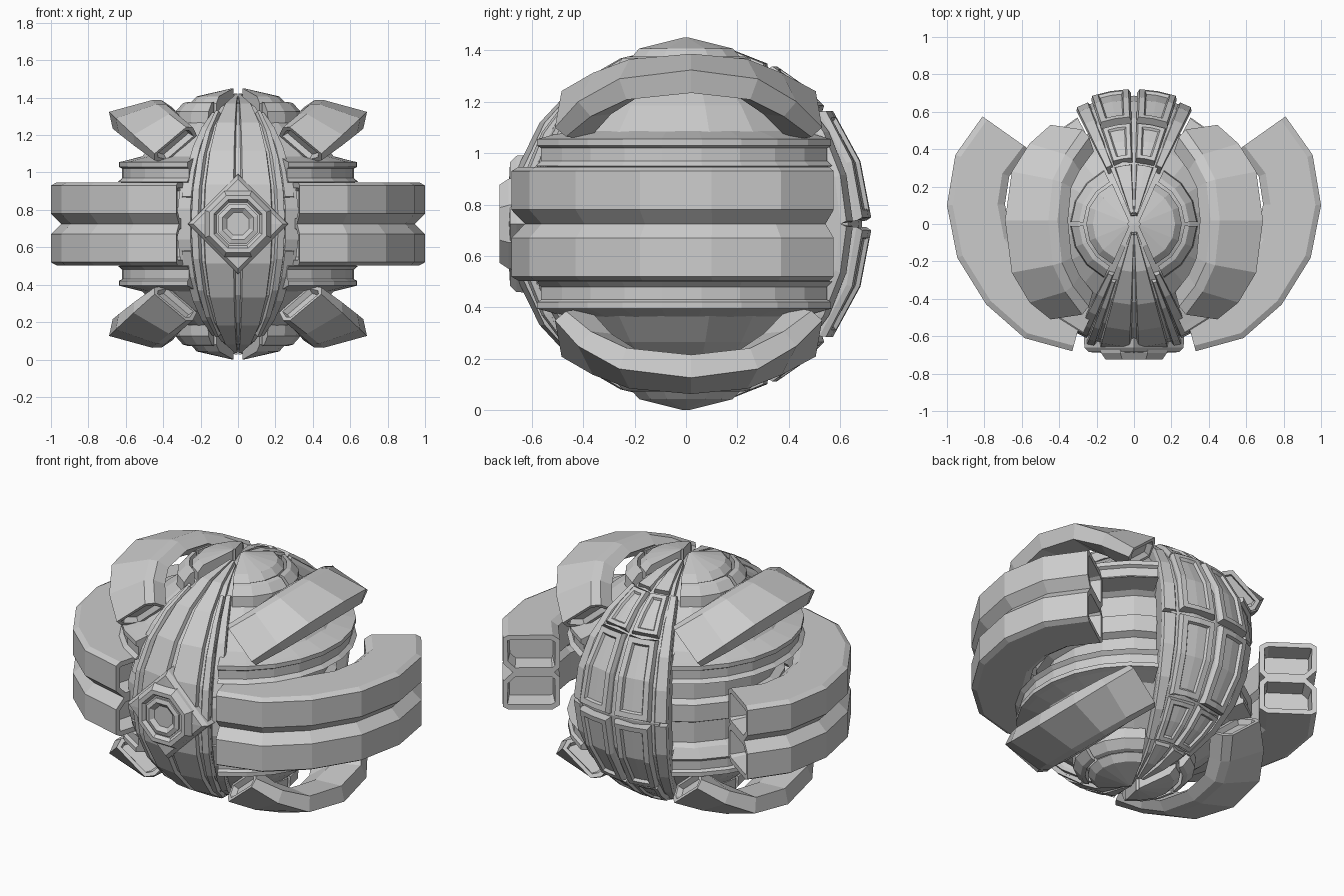
import bpy, bmesh
from math import sin, cos, radians, pi
from mathutils import Matrix, Vector

if "Cube" in bpy.data.objects:
    bpy.data.objects.remove(bpy.data.objects["Cube"])

CZ = 0.725
I4 = Matrix.Identity(4)


def skin(name, rings, M=I4, loop=False, hollow=None, panel=None):
    """Skin equal-length rings; hollow=(rim, depth) recesses the ends,
    panel=(count, rim, depth) recesses the first strips of each ring."""
    bm = bmesh.new()
    vs = [[bm.verts.new(p) for p in r] for r in rings]
    n, top = len(rings[0]), []
    for i in range(len(rings) if loop else len(rings) - 1):
        a, b = vs[i], vs[(i + 1) % len(rings)]
        for j in range(n):
            k = (j + 1) % n
            f = bm.faces.new((a[j], a[k], b[k], b[j]))
            if panel and j < panel[0]:
                top.append(f)
    ends = [] if loop else [bm.faces.new(vs[0]), bm.faces.new(vs[-1])]
    bm.transform(Matrix.Translation((0, 0, CZ)) @ M)
    bmesh.ops.recalc_face_normals(bm, faces=bm.faces)
    if hollow:
        bmesh.ops.inset_individual(bm, faces=ends, thickness=hollow[0])
        bmesh.ops.inset_individual(bm, faces=ends, thickness=0.012, depth=-hollow[1])
    if panel:
        bmesh.ops.inset_region(bm, faces=top, thickness=panel[1], use_even_offset=True)
        bmesh.ops.inset_region(bm, faces=top, thickness=0.008, depth=-panel[2], use_even_offset=True)
    bmesh.ops.remove_doubles(bm, verts=bm.verts, dist=1e-4)
    me = bpy.data.meshes.new(name)
    bm.to_mesh(me)
    bm.free()
    ob = bpy.data.objects.new(name, me)
    bpy.context.collection.objects.link(ob)
    return ob


def lathe(name, prof, a0=0, a1=360, steps=16, M=I4):
    """Turn (radius, z) points around z; angle 0 is the front."""
    full = a1 - a0 == 360
    rings = []
    for i in range(steps if full else steps + 1):
        a = radians(a0 + (a1 - a0) * i / steps)
        rings.append([(r * sin(a), -r * cos(a), z) for r, z in prof])
    return skin(name, rings, M, loop=full)


def patch(name, az, lat, r, base=0.55, na=2, nl=4, bev=0.0, M=I4, panel=None):
    """Thick piece of a sphere between two azimuths and two latitudes."""
    def pt(a, l, rad):
        a, l = radians(a), radians(l)
        return (rad * cos(l) * sin(a), -rad * cos(l) * cos(a), rad * sin(l))
    rings = []
    for i in range(nl + 1):
        t = i / nl
        l = lat[0] + (lat[1] - lat[0]) * t
        lo = lat[0] + bev + (lat[1] - lat[0] - 2 * bev) * t
        azs = [az[0] + (az[1] - az[0]) * j / na for j in range(na + 1)]
        out = [az[0] + bev + (az[1] - az[0] - 2 * bev) * j / na for j in range(na + 1)]
        rings.append([pt(a, lo, r) for a in out] + [pt(azs[-1], l, r - 0.02)] +
                     [pt(a, l, base) for a in reversed(azs)] + [pt(azs[0], l, r - 0.02)])
    return skin(name, rings, M, panel=panel and (na,) + panel)


def sweep(name, path, sec, M=I4, hollow=(0.03, 0.1), end_sec=None):
    """Sweep a (depth, height) section along an outer path in the xy plane,
    blending towards end_sec at both ends."""
    P = [Vector(p) for p in path]
    rings = []
    for i, p in enumerate(P):
        d = (P[min(i + 1, len(P) - 1)] - P[max(i - 1, 0)]).normalized()
        inward = Vector((-d.y, d.x))
        t = (2 * i / (len(P) - 1) - 1) ** 2
        cur = [Vector(a).lerp(Vector(b), t) for a, b in zip(sec, end_sec or sec)]
        rings.append([(p.x + inward.x * q, p.y + inward.y * q, h) for q, h in cur])
    return skin(name, rings, M, hollow=hollow)


MX = Matrix.Diagonal((-1, 1, 1, 1))
MZ = Matrix.Diagonal((1, 1, -1, 1))
sides = [("right", I4), ("left", MX)]
halves = [("upper", I4), ("lower", MZ)]

# Core ball with a sunken belt behind the arms
half = [(0.0, 0.66), (0.13, 0.645), (0.30, 0.565), (0.43, 0.46), (0.53, 0.35), (0.55, 0.22), (0.50, 0.19),
        (0.50, 0.07), (0.54, 0.05)]
lathe("core", half + [(r, -z) for r, z in reversed(half)], steps=18)

# Paired curved arms, and tilted fins above and below
arm_path = [(0.33, -0.68), (0.585, -0.61), (0.79, -0.43), (0.945, -0.18),
            (1.0, 0.1), (0.955, 0.37), (0.81, 0.575)]
arm_sec = [(0.055, 0), (0, 0.055), (0, 0.205), (0.03, 0.222), (0.27, 0.222),
           (0.31, 0.195), (0.31, 0.03), (0.28, 0)]
fin_path = [(0.58, -0.51), (0.73, -0.42), (0.86, -0.26), (0.91, 0.02),
            (0.86, 0.28), (0.73, 0.43), (0.58, 0.53)]
fin_sec = [(0.115, 0.13), (0, -0.08), (0.078, -0.128), (0.19, 0.0), (0.215, 0.18), (0.15, 0.165)]
fin_end = [(0.03, 0.16), (0, -0.06), (0.05, -0.085), (0.15, -0.05), (0.17, 0.17), (0.08, 0.185)]
tilt = Matrix.Rotation(radians(-46), 4, 'Y')

for sn, S in sides:
    for hn, H in halves:
        M = S @ H
        tag = f"{hn}_{sn}"
        sweep("arm_" + tag, arm_path, arm_sec, M)
        sweep("fin_" + tag, fin_path, fin_sec, M @ tilt, (0.025, 0.03), fin_end)

        # Horizontal double rail bordering the belt
        lathe("belt_rail_" + tag, [(0.48, 0.37), (0.61, 0.337), (0.64, 0.33), (0.64, 0.305),
                                   (0.622, 0.295), (0.622, 0.245), (0.645, 0.225), (0.50, 0.205)],
              25, 152, 9, M)

        # Pole cap halves: cone, step and outer ring
        off = Matrix.Translation((0.02, 0, 0))
        lathe("cap_" + tag, [(0.012, 0.725), (0.20, 0.682), (0.235, 0.645), (0.235, 0.56), (0.012, 0.56)],
              24, 156, 6, M @ off)
        for k, (a, b) in enumerate([(26, 88), (92, 154)]):
            lathe(f"cap_ring_{k}_{tag}", [(0.25, 0.652), (0.275, 0.645), (0.315, 0.60), (0.32, 0.54), (0.25, 0.54)],
                  a, b, 3, M @ off)

        # Front strip: tapered panels and edge rails
        patch("front_panel_" + tag, (1.3, 16), (0, 86), 0.693, na=1, nl=5, bev=0.8, M=M)
        patch("front_rail_" + tag, (17.5, 22), (0, 62), 0.69, na=1, nl=4, bev=0.7, M=M)
        patch("front_edge_" + tag, (22, 28), (12, 64), 0.668, na=1, nl=4, bev=0.7, M=M)

        # Back strip: framed panels, crown panels and edge rails
        patch("back_panel_" + tag, (161, 178.6), (1, 38.5), 0.722, nl=2, bev=1, M=M, panel=(0.03, 0.016))
        patch("back_crown_" + tag, (161, 178.6), (39.5, 61), 0.708, nl=2, bev=1, M=M, panel=(0.022, 0.012))
        patch("back_wedge_" + tag, (161, 178), (62, 86), 0.70, nl=2, bev=1, M=M)
        patch("back_edge_" + tag, (153, 160), (0, 62), 0.695, na=1, nl=4, bev=0.9, M=M)

    # Window frame posts at the ends of the belt
    patch("front_post_" + sn, (22, 30), (-22, 22), 0.665, na=1, nl=3, bev=0.7, M=S, base=0.48)

# Backing strips under the panels
patch("front_backing", (-22, 22), (-86, 86), 0.672, na=4, nl=10)
patch("back_backing", (157, 203), (-86, 86), 0.686, na=4, nl=10)

# Front eye: diamond plate, octagonal collar and stepped lens
face = Matrix.Rotation(radians(90), 4, 'X')
lathe("eye_diamond", [(0, 0.58), (0.27, 0.58), (0.265, 0.66), (0.24, 0.685), (0.0, 0.698)],
      0, 360, 4, face)
turn = face @ Matrix.Rotation(pi / 8, 4, 'Z')
lathe("eye_collar", [(0.10, 0.62), (0.20, 0.62), (0.19, 0.69), (0.165, 0.725), (0.14, 0.725), (0.125, 0.705),
                     (0.10, 0.705)], 0, 360, 8, turn)
lathe("eye_lens", [(0, 0.62), (0.115, 0.62), (0.115, 0.715), (0.09, 0.722), (0.065, 0.703), (0, 0.703)],
      0, 360, 8, turn)
